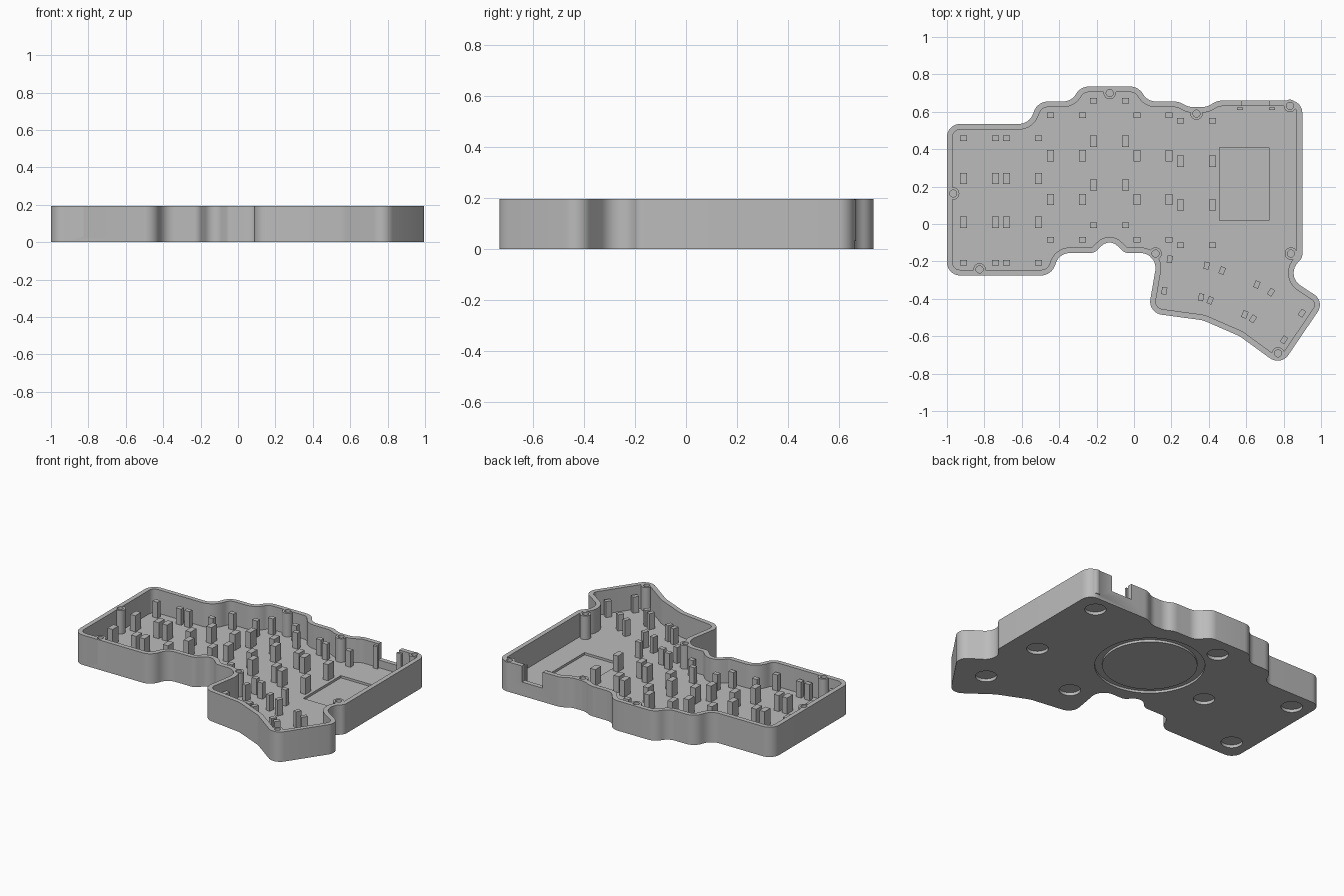
import bpy, bmesh, math
from mathutils import Vector, Matrix

if "Cube" in bpy.data.objects:
    bpy.data.objects.remove(bpy.data.objects["Cube"])

HEIGHT, FLOOR, WALL = 0.195, 0.04, 0.03

grey = bpy.data.materials.new("case grey")
grey.diffuse_color = (0.5, 0.5, 0.5, 1)
grey.use_nodes = True
grey.node_tree.nodes["Principled BSDF"].inputs["Base Color"].default_value = grey.diffuse_color


def rounded(corners, steps=8):
    """Closed outline with each corner (x, y, radius) filleted."""
    out, n = [], len(corners)
    for i, (x, y, r) in enumerate(corners):
        p = Vector((x, y))
        a = (Vector(corners[i - 1][:2]) - p).normalized()
        b = (Vector(corners[(i + 1) % n][:2]) - p).normalized()
        half = a.angle(b) / 2
        centre = p + (a + b).normalized() * r / math.sin(half)
        start = p + a * r / math.tan(half) - centre
        end = p + b * r / math.tan(half) - centre
        turn = math.atan2(start.x * end.y - start.y * end.x, start.dot(end))
        for k in range(steps + 1):
            out.append(centre + Matrix.Rotation(turn * k / steps, 2) @ start)
    return out


def inset(pts, d):
    """Offset a clockwise outline inward."""
    res = []
    for i, p in enumerate(pts):
        t = ((p - pts[i - 1]).normalized() + (pts[(i + 1) % len(pts)] - p).normalized()).normalized()
        res.append(p + Vector((t.y, -t.x)) * d)
    return res


def circle(x, y, r, n=32):
    return [Vector((x + r * math.cos(k * math.tau / n), y + r * math.sin(k * math.tau / n))) for k in range(n)]


def box(x, y, w, d, angle=0):
    rot = Matrix.Rotation(math.radians(angle), 2)
    return [Vector((x, y)) + rot @ Vector((sx * w / 2, sy * d / 2))
            for sx, sy in ((-1, -1), (1, -1), (1, 1), (-1, 1))]


def loft(bm, loops, wrap=False):
    """Skin between outlines (points, z), capped unless wrapped."""
    rings = [[bm.verts.new((p.x, p.y, z)) for p in pts] for pts, z in loops]
    pairs = list(zip(rings, rings[1:])) + ([(rings[-1], rings[0])] if wrap else [])
    for a, b in pairs:
        for i in range(len(a)):
            bm.faces.new((a[i - 1], a[i], b[i], b[i - 1]))
    if not wrap:
        bm.faces.new(rings[0])
        bm.faces.new(rings[-1])


def make(name, parts):
    """Object from a list of (loops, wrap)."""
    bm = bmesh.new()
    for loops, wrap in parts:
        loft(bm, loops, wrap)
    bmesh.ops.recalc_face_normals(bm, faces=bm.faces)
    mesh = bpy.data.meshes.new(name)
    bm.to_mesh(mesh)
    bm.free()
    mesh.materials.append(grey)
    ob = bpy.data.objects.new(name, mesh)
    bpy.context.collection.objects.link(ob)
    return ob


def prism(pts, z0, z1):
    return ([(pts, z0), (pts, z1)], False)


def combine(target, tool, operation):
    mod = target.modifiers.new("cut", "BOOLEAN")
    mod.operation, mod.solver, mod.object = operation, "EXACT", tool
    bpy.context.view_layer.objects.active = target
    bpy.ops.object.modifier_apply(modifier=mod.name)
    bpy.data.objects.remove(tool)


# Tray with stepped outline and angled thumb section
outline = rounded([
    (-1, .535, .07), (-.56, .535, .08), (-.515, .655, .08),
    (-.335, .655, .08), (-.285, .735, .08), (.023, .735, .08), (.073, .655, .08),
    (.24, .655, .1), (.29, .625, .1), (.39, .625, .1), (.445, .66, .1),
    (.9, .66, .065), (.9, -.185, .05), (.80, -.27, .08),
    (1.02, -.414, .065), (.785, -.76, .07), (.565, -.6, .15), (.37, -.515, .15),
    (.075, -.475, .07), (.13, -.155, .08),
    (-.05, -.155, .05), (-.131, -.075, .06), (-.212, -.155, .05),
    (-.40, -.155, .08), (-.44, -.275, .08), (-1, -.275, .07)])
inner = inset(outline, WALL)
case = make("case_tray", [([(outline, 0), (outline, HEIGHT), (inner, HEIGHT), (inner, FLOOR)], False)])

# Screw pillars merged into the wall, with holes from the top
screws = [(-.13, .70), (.334, .59), (.834, .632), (-.967, .163),
          (-.826, -.243), (.115, -.158), (.839, -.158), (.77, -.692)]
pillars = make("screw_pillars", [prism(circle(x, y, .033), FLOOR - .01, HEIGHT - .001) for x, y in screws])
combine(case, pillars, "UNION")
holes = make("screw_holes", [prism(circle(x, y, .019, 20), .06, HEIGHT + .02) for x, y in screws])
combine(case, holes, "DIFFERENCE")

# Round foot recesses and ring groove underneath
feet = [(.76, .55), (.724, -.028), (.747, -.474), (.261, -.28),
        (-.14, .606), (-.416, .15), (-.874, .413), (-.872, -.138)]
recesses = make("foot_recesses", [prism(circle(x, y, .064), -.02, .02) for x, y in feet])
combine(case, recesses, "DIFFERENCE")
ring_out, ring_in = circle(.086, .248, .327, 64), circle(.086, .248, .282, 64)
groove = make("ring_groove", [([(ring_out, -.02), (ring_out, .015), (ring_in, .015), (ring_in, -.02)], True)])
combine(case, groove, "DIFFERENCE")

# Battery pocket in the floor and connector notch in the back wall
openings = make("openings", [prism(box(.589, .215, .263, .39), .025, .1),
                             prism(box(.65, .66, .15, .12), .09, HEIGHT + .02)])
combine(case, openings, "DIFFERENCE")
case.select_set(True)
bpy.context.view_layer.objects.active = case
bpy.ops.object.shade_smooth_by_angle(angle=math.radians(30))

# Connector guides beside the notch
make("connector_guides", [prism(box(x, .616, .032, .014), FLOOR - .005, .185) for x in (.566, .738)])

# Support blocks: short ones at the column ends, long ones between keys
TOP = .145
blocks = []
for cx, cy in ((-.826, .126), (-.596, .126), (-.361, .248), (-.131, .326), (.102, .248), (.334, .219)):
    for sx in (-1, 1):
        for dy, depth in ((.333, .03), (.117, .06), (-.117, .06), (-.333, .03)):
            blocks.append(prism(box(cx + sx * .085, cy + dy, .037, depth), FLOOR - .005, TOP))
make("key_support_blocks", blocks)

# Four support blocks under each angled thumb key
thumb = []
for cx, cy, angle in ((.275, -.29, -10), (.532, -.366, -22), (.767, -.492, -34)):
    rot = Matrix.Rotation(math.radians(angle), 2)
    for sx in (-1, 1):
        for sy in (-1, 1):
            p = Vector((cx, cy)) + rot @ Vector((sx * .1, sy * .086))
            thumb.append(prism(box(p.x, p.y, .028, .039, angle), FLOOR - .005, TOP))
make("thumb_support_blocks", thumb)
